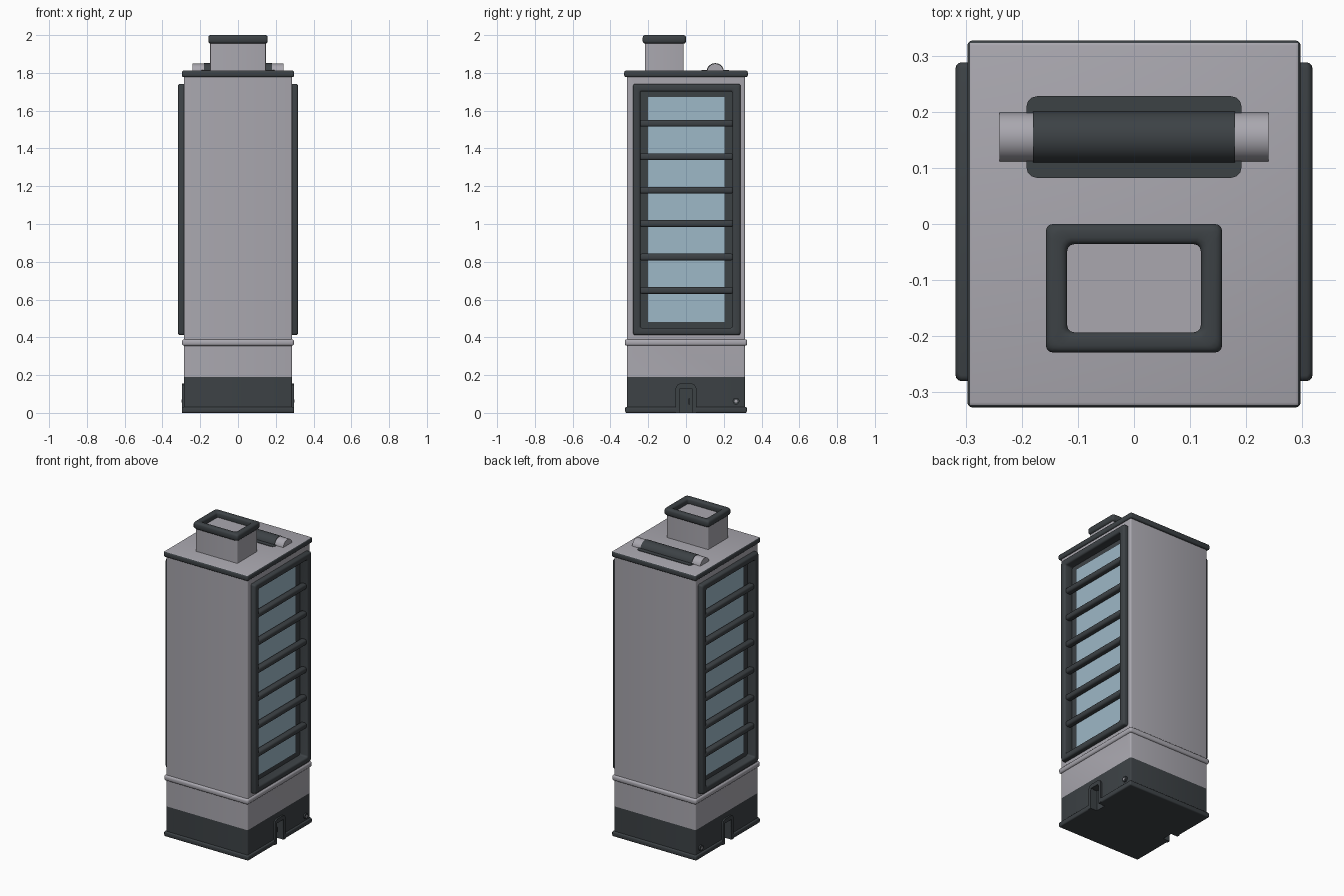
import bpy, bmesh, math
from mathutils import Matrix, Vector

if "Cube" in bpy.data.objects:
    bpy.data.objects.remove(bpy.data.objects["Cube"])


def material(name, rgb):
    m = bpy.data.materials.new(name)
    m.diffuse_color = (*rgb, 1)
    m.use_nodes = True
    m.node_tree.nodes["Principled BSDF"].inputs["Base Color"].default_value = m.diffuse_color
    return m


GREY = material("light_grey", (0.40, 0.39, 0.43))
DARK = material("dark_slate", (0.046, 0.054, 0.060))
GLASS = material("pale_blue_glass", (0.34, 0.48, 0.57))


def smooth(ob):
    bpy.ops.object.select_all(action='DESELECT')
    ob.select_set(True)
    bpy.context.view_layer.objects.active = ob
    bpy.ops.object.shade_smooth_by_angle(angle=math.radians(35))


def finish(name, bm, mat):
    bmesh.ops.recalc_face_normals(bm, faces=bm.faces)
    me = bpy.data.meshes.new(name)
    bm.to_mesh(me)
    bm.free()
    me.materials.append(mat)
    ob = bpy.data.objects.new(name, me)
    bpy.context.collection.objects.link(ob)
    smooth(ob)
    return ob


def round_edges(bm, width, edges=None):
    if width:
        bmesh.ops.bevel(bm, geom=list(edges or bm.edges), offset=width, segments=3,
                        profile=0.5, affect='EDGES', clamp_overlap=True)


def box(name, lo, hi, mat, bevel=0.0, vertical_only=False):
    lo, hi = Vector(lo), Vector(hi)
    bm = bmesh.new()
    bmesh.ops.create_cube(bm, size=1)
    for v in bm.verts:
        v.co = Vector(((lo[i] + hi[i]) / 2 + v.co[i] * (hi[i] - lo[i])) for i in range(3))
    edges = None
    if vertical_only:
        edges = [e for e in bm.edges if abs(e.verts[0].co.z - e.verts[1].co.z) > 1e-4]
    round_edges(bm, bevel, edges)
    return finish(name, bm, mat)


def ring(name, outer, inner, depth, place, mat, bevel):
    """Rectangular frame; outer and inner are (u0, v0, u1, v1), place maps u, v, d to xyz."""
    bm = bmesh.new()

    def loop(r, d):
        u0, v0, u1, v1 = r
        return [bm.verts.new(place(u, v, d)) for u, v in ((u0, v0), (u1, v0), (u1, v1), (u0, v1))]
    loops = [loop(outer, depth[0]), loop(outer, depth[1]), loop(inner, depth[1]), loop(inner, depth[0])]
    for k in range(4):
        a, b = loops[k], loops[(k + 1) % 4]
        for i in range(4):
            j = (i + 1) % 4
            bm.faces.new((a[i], a[j], b[j], b[i]))
    round_edges(bm, bevel)
    return finish(name, bm, mat)


def rod(name, centre, radius, length, axis, mat, sides=24):
    bm = bmesh.new()
    turn = Matrix.Rotation(math.pi / 2, 4, 'Y' if axis == 'X' else 'X')
    bmesh.ops.create_cone(bm, cap_ends=True, segments=sides, radius1=radius, radius2=radius,
                          depth=length, matrix=Matrix.Translation(centre) @ turn)
    return finish(name, bm, mat)


def cut(ob, lo, hi):
    tool = box("cutter", lo, hi, ob.data.materials[0])
    tool.hide_render = True
    mod = ob.modifiers.new("cut", 'BOOLEAN')
    mod.operation, mod.solver, mod.object = 'DIFFERENCE', 'EXACT', tool
    bpy.context.view_layer.objects.active = ob
    bpy.ops.object.modifier_apply(modifier=mod.name)
    bpy.data.objects.remove(tool)
    smooth(ob)


# Tower body, base, plinth and trim
body = box("tower_body", (-.287, -.313, .19), (.287, .313, 1.79), GREY, .008, True)
base = box("base", (-.287, -.313, 0), (.287, .313, .19), DARK, .008, True)
plinth = box("plinth", (-.297, -.322, 0), (.297, .322, .032), DARK, .008)
box("trim_band", (-.297, -.324, .355), (.297, .324, .39), GREY, .012)

# Roof slab: dark rim, light top
roof = box("roof_slab", (-.297, -.327, 1.778), (.297, .327, 1.812), DARK, .009)
roof.data.materials.append(GREY)
for p in roof.data.polygons:
    if p.normal.z > 0.8:
        p.material_index = 1

# Chimney with rim and sunken top
box("chimney", (-.147, -.217, 1.80), (.147, -.013, 1.965), GREY, .006, True)
ring("chimney_rim", (-.157, -.229, .157, 0), (-.119, -.193, .119, -.036), (1.955, 2.0),
     lambda u, v, d: (u, v, d), DARK, .012)

# Roof pipe, dark sleeve and the flat pad beneath
rod("roof_pipe", (0, .155, 1.805), .044, .48, 'X', GREY, 32)
rod("pipe_sleeve", (0, .155, 1.805), .0465, .36, 'X', DARK, 32)
box("pipe_pad", (-.192, .082, 1.808), (.192, .228, 1.815), DARK, .02, True)

# Both sides: window, slats, doorway and knob
for s, side in ((1, "right"), (-1, "left")):
    def span(a, b):
        return min(a * s, b * s), max(a * s, b * s)

    def side_box(name, xa, xb, y0, y1, z0, z1, mat, bevel=0):
        x0, x1 = span(xa, xb)
        return box(f"{side}_{name}", (x0, y0, z0), (x1, y1, z1), mat, bevel)

    x0, x1 = span(.258, .4)
    cut(body, (x0, -.26, .43), (x1, .26, 1.72))
    ring(f"{side}_window_frame", (-.28, .412, .288, 1.742), (-.242, .45, .246, 1.702), (.25, .318),
         lambda u, v, d: (s * d, u, v), DARK, .01)
    side_box("window_backing", .25, .262, -.25, .25, .44, 1.71, DARK)
    side_box("window_glass", .255, .267, -.2, .203, .48, 1.672, GLASS)
    for i in range(6):
        z = .648 + .177 * i
        side_box(f"window_slat_{i + 1}", .272, .312, -.246, .25, z - .018, z + .018, DARK, .012)

    # Doorway recess and its arched surround
    x0, x1 = span(.25, .4)
    for part in (base, plinth):
        cut(part, (x0, -.035, -.1), (x1, .035, .13))
    half = [(.055, 0), (.055, .13), (.047, .148), (.03, .156)]
    inner = [(.035, 0), (.035, .118), (.03, .13)]
    outline = half + [(-y, z) for y, z in reversed(half)]
    outline += [(-y, z) for y, z in inner] + list(reversed(inner))
    bm = bmesh.new()
    face = bm.faces.new([bm.verts.new((s * .28, y, z)) for y, z in outline])
    ext = bmesh.ops.extrude_face_region(bm, geom=[face])
    moved = [g for g in ext["geom"] if isinstance(g, bmesh.types.BMVert)]
    bmesh.ops.translate(bm, vec=(s * .017, 0, 0), verts=moved)
    finish(f"{side}_door_surround", bm, DARK)
    side_box("door_handle", .248, .262, .012, .022, .045, .075, DARK)
    rod(f"{side}_base_knob", (s * .289, .265, .062), .018, .014, 'X', DARK, 16)
    rod(f"{side}_knob_face", (s * .296, .265, .062), .008, .004, 'X', GREY, 12)
